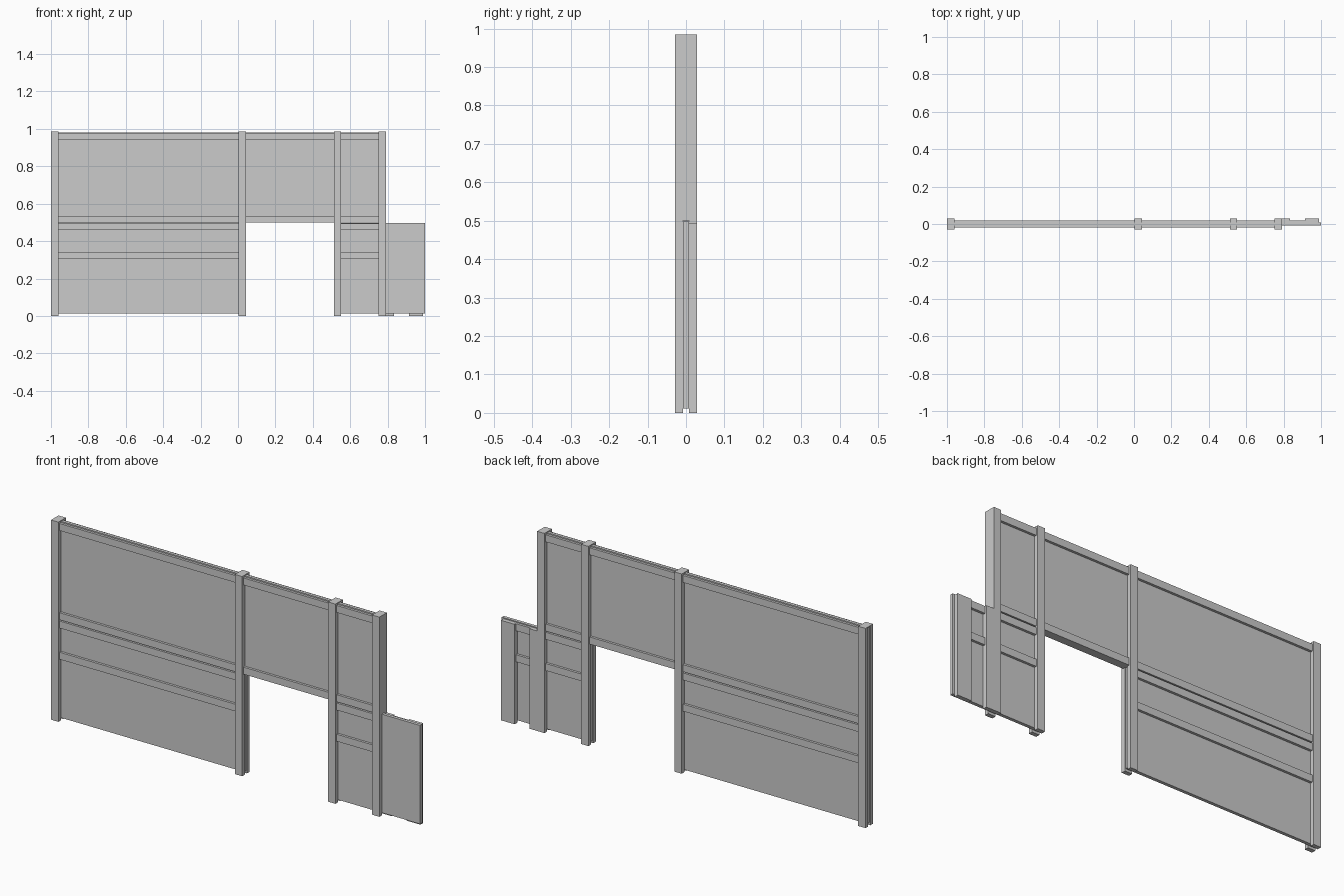
import bpy
import bmesh

if "Cube" in bpy.data.objects:
    bpy.data.objects.remove(bpy.data.objects["Cube"])


def boxes(name, specs):
    """One mesh object from a list of (x0, x1, y0, y1, z0, z1) boxes."""
    bm = bmesh.new()
    for x0, x1, y0, y1, z0, z1 in specs:
        vs = bmesh.ops.create_cube(bm, size=1)["verts"]
        for v in vs:
            v.co.x = x1 if v.co.x > 0 else x0
            v.co.y = y1 if v.co.y > 0 else y0
            v.co.z = z1 if v.co.z > 0 else z0
    mesh = bpy.data.meshes.new(name)
    bm.to_mesh(mesh)
    bm.free()
    obj = bpy.data.objects.new(name, mesh)
    bpy.context.collection.objects.link(obj)
    return obj


def both_faces(x0, x1, depth, z0, z1):
    """Front and back strips sandwiching the panel."""
    return [(x0, x1, -depth, -P, z0, z1), (x0, x1, P, depth, z0, z1)]


P = 0.008       # panel half thickness
RAIL = 0.02     # rail half depth
POST = 0.029    # post half depth
TOP = 0.985
posts = [(-1.0, -0.96), (0.003, 0.043), (0.512, 0.552), (0.752, 0.792)]

# Thin wall panels
boxes("upper_panel", [(-0.995, 0.792, -P, P, 0.5, 0.981)])
boxes("lower_left_panel", [(-0.995, 0.038, -P, P, 0.012, 0.5)])
boxes("lower_right_panel", [(0.517, 1.0, -P, P, 0.012, 0.498)])

# Split posts, front and back halves
for i, (x0, x1) in enumerate(posts):
    boxes(f"post_{i + 1}", both_faces(x0, x1, POST, 0, TOP))
    boxes(f"post_cap_{i + 1}", [(x0, x1, -P, P, 0.981, TOP)])

# Horizontal rails in each bay
for i in range(3):
    x0, x1 = posts[i][1], posts[i + 1][0]
    levels = [(0.94, 0.975), (0.5, 0.535)]
    if i != 1:
        levels += [(0.459, 0.494), (0.305, 0.34)]
    for j, (z0, z1) in enumerate(levels):
        boxes(f"rail_bay{i + 1}_{j + 1}", both_faces(x0, x1, RAIL, z0, z1))

# Low wing: battens and rails on the back only
boxes("wing_inner_batten", [(0.792, 0.833, P, POST, 0, 0.493)])
boxes("wing_outer_batten", [(0.915, 0.99, P, POST, 0, 0.493)])
boxes("wing_back_rails", [(0.833, 0.915, P, RAIL, z, z + 0.035) for z in (0.305, 0.458)])
